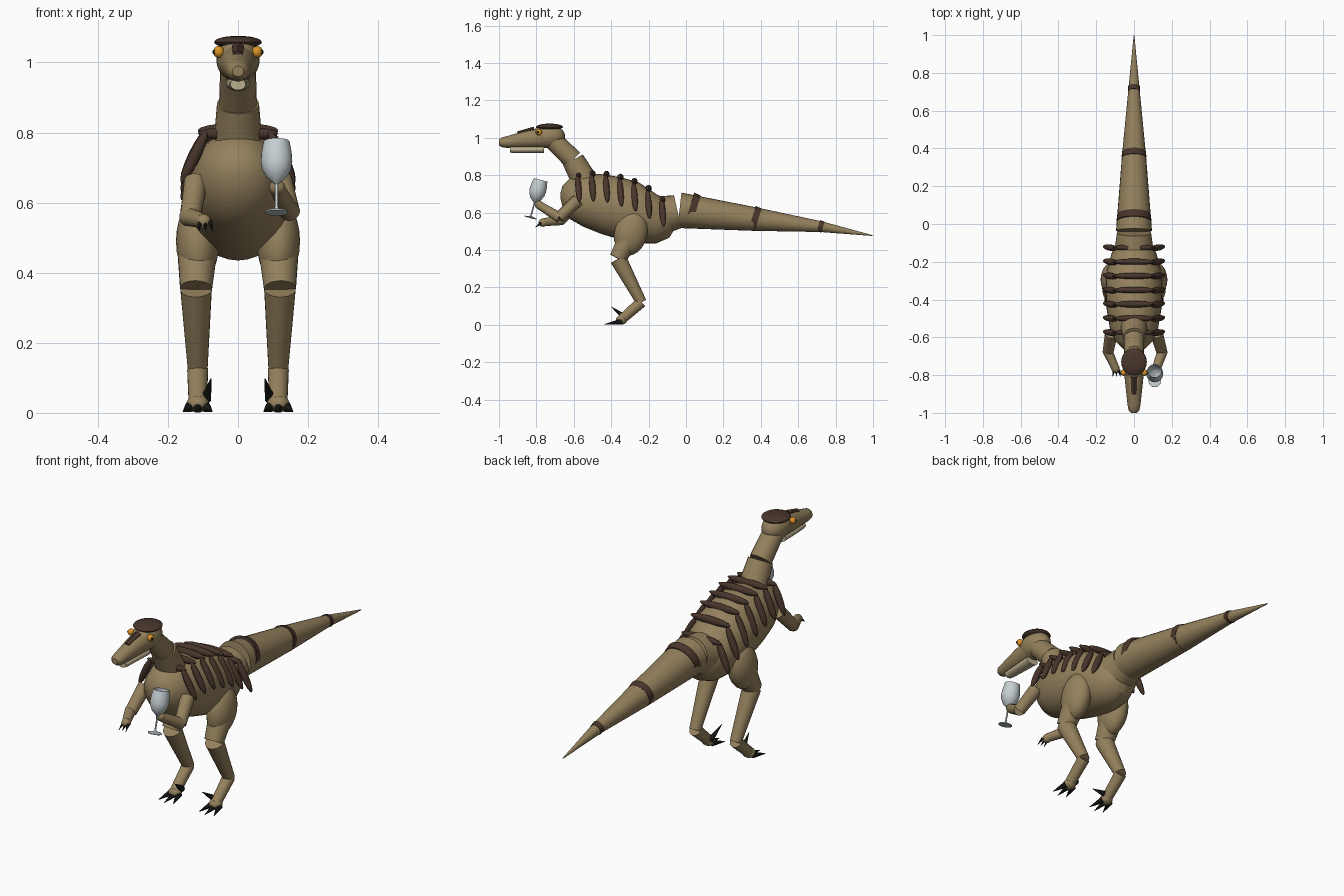
import bpy, bmesh, math
from mathutils import Vector, Matrix

if "Cube" in bpy.data.objects:
    bpy.data.objects.remove(bpy.data.objects["Cube"])


def material(name, rgb):
    m = bpy.data.materials.new(name)
    m.diffuse_color = (*rgb, 1)
    m.use_nodes = True
    m.node_tree.nodes["Principled BSDF"].inputs["Base Color"].default_value = m.diffuse_color
    return m


TAN = material("tan skin", (0.30, 0.22, 0.11))
BROWN = material("dark brown stripes", (0.065, 0.036, 0.025))
CREAM = material("cream jaw", (0.50, 0.44, 0.27))
AMBER = material("amber eye", (0.72, 0.30, 0.02))
BLACK = material("black claw", (0.014, 0.016, 0.012))
GLASS = material("pale glass", (0.56, 0.62, 0.65))


def finish(name, bm, mat):
    bmesh.ops.recalc_face_normals(bm, faces=bm.faces)
    me = bpy.data.meshes.new(name)
    bm.to_mesh(me)
    bm.free()
    me.materials.append(mat)
    ob = bpy.data.objects.new(name, me)
    bpy.context.collection.objects.link(ob)
    return ob


def aim(direction):
    return Vector(direction).to_track_quat('Z', 'Y').to_matrix().to_4x4()


def limb(name, a, b, r1, r2, mat=TAN, n=24):
    """Tapered round segment from a to b."""
    a, b = Vector(a), Vector(b)
    bm = bmesh.new()
    bmesh.ops.create_cone(bm, cap_ends=True, segments=n, radius1=r1, radius2=r2,
                          depth=(b - a).length,
                          matrix=Matrix.Translation((a + b) / 2) @ aim(b - a))
    return finish(name, bm, mat)


def ball(name, loc, radii, mat=TAN, direction=(0, 0, 1), n=24):
    """Ellipsoid whose local z points along direction."""
    bm = bmesh.new()
    rot = aim(direction) if tuple(direction) != (0, 0, 1) else Matrix.Identity(4)
    bmesh.ops.create_uvsphere(bm, u_segments=n, v_segments=n // 2, radius=1,
                              matrix=Matrix.Translation(loc) @ rot @ Matrix.Diagonal((*radii, 1)))
    return finish(name, bm, mat)


def loft(name, rings, mat, n=32):
    """Elliptical rings along y: (y, top, bottom, half width)."""
    bm = bmesh.new()
    loops = []
    for y, top, bot, rx in rings:
        zc, rz = (top + bot) / 2, (top - bot) / 2
        loops.append([bm.verts.new((rx * math.cos(t), y, zc + rz * math.sin(t)))
                      for t in (2 * math.pi * i / n for i in range(n))])
    for p, q in zip(loops, loops[1:]):
        for i in range(n):
            bm.faces.new((p[i], p[(i + 1) % n], q[(i + 1) % n], q[i]))
    bm.faces.new(loops[0])
    bm.faces.new(loops[-1])
    return finish(name, bm, mat)


# Torso, hips and tail
loft("torso", [(-0.672, .70, .68, .015), (-0.66, .745, .63, .06), (-0.62, .785, .565, .10),
               (-0.55, .805, .525, .128), (-0.45, .805, .485, .145), (-0.35, .79, .455, .15),
               (-0.25, .76, .435, .145), (-0.16, .70, .435, .12), (-0.09, .66, .465, .09),
               (-0.05, .61, .53, .04)], TAN)
limb("hips", (0, -.25, .56), (0, -.045, .605), .12, .09)
tail = [((0, -.035, .612), .095), ((0, .37, .565), .063), ((0, .72, .525), .029), ((0, .998, .477), .002)]
for i in range(3):
    limb(f"tail_{i + 1}", tail[i][0], tail[i + 1][0], tail[i][1], tail[i + 1][1])

# Tail bands, tilted forward at the bottom
for i, (y, z, r, w) in enumerate([(.035, .612, .093, .019), (.37, .567, .066, .017), (.72, .526, .032, .013)]):
    d = Vector((0, 1, -.3)).normalized() * w
    c = Vector((0, y, z))
    limb(f"tail_band_{i + 1}", c - d, c + d, r, r * .95, BROWN)

# Back stripes: a bar over the spine and one slanted plate on each flank
stripes = [(-.575, .735, .797), (-.5, .74, .807), (-.425, .735, .803), (-.35, .713, .788),
           (-.275, .688, .765), (-.2, .648, .728), (-.125, .605, .665)]
for i, (y, z, top) in enumerate(stripes):
    ball(f"spine_stripe_{i + 1}", (0, y, top), (.115, .017, .02), BROWN, n=16)
    for s in (-1, 1):
        ball(f"flank_stripe_{i + 1}", (s * .125, y, z - .005), (.017, .017, .085), BROWN,
             (s * .065, .01, -.135), 16)

# Neck and head
limb("lower_neck", (0, -.51, .71), (0, -.604, .882), .075, .06)
limb("upper_neck", (0, -.604, .882), (0, -.735, 1.01), .054, .05)
ball("skull", (0, -.738, 1.008), (.062, .092, .064))
loft("snout", [(-1.0, .99, .96, .016), (-.985, 1.002, .95, .029), (-.96, 1.008, .946, .034),
               (-.85, 1.04, .945, .046), (-.76, 1.055, .945, .055)], TAN, 24)
loft("lower_jaw", [(-.94, .955, .921, .022), (-.92, .955, .918, .025), (-.76, .96, .918, .035)], CREAM, 16)
ball("head_crest", (0, -.73, 1.058), (.068, .072, .018), BROWN)
limb("snout_stripe", (0, -.90, 1.018), (0, -.81, 1.04), .016, .02, BROWN, 6)
for s in (-1, 1):
    ball("eye", (s * .055, -.787, 1.03), (.016, .017, .017), AMBER, n=16)
    ball("pupil", (s * .067, -.791, 1.03), (.006, .008, .008), BLACK, n=12)

# Arms: one hanging with claws, one holding the glass
limb("upper_arm", (-.12, -.58, .66), (-.137, -.675, .555), .034, .029)
limb("forearm", (-.143, -.665, .56), (-.098, -.765, .548), .027, .021)
ball("hand", (-.098, -.765, .546), (.022, .024, .022))
for dx in (-.014, 0, .014):
    limb("finger_claw", (-.094 + dx, -.775, .545), (-.092 + dx * 1.4, -.806, .52), .008, .001, BLACK, 8)
limb("upper_arm", (.12, -.58, .665), (.148, -.68, .572), .034, .029)
limb("forearm", (.15, -.675, .572), (.112, -.785, .64), .028, .022)
ball("hand", (.112, -.787, .643), (.023, .022, .022))

# Wine glass: revolved profile, open at the rim
profile = [(.001, 0), (.033, .001), (.033, .005), (.008, .010), (.004, .02), (.004, .085), (.012, .092),
           (.030, .108), (.041, .13), (.045, .152), (.043, .18), (.037, .212), (.035, .212),
           (.041, .18), (.043, .152), (.039, .13), (.028, .11), (.001, .096)]
bm = bmesh.new()
vs = [bm.verts.new((r, 0, z)) for r, z in profile]
es = [bm.edges.new(p) for p in zip(vs, vs[1:])]
bmesh.ops.spin(bm, geom=vs + es, cent=(0, 0, 0), axis=(0, 0, 1), angle=2 * math.pi, steps=28)
bmesh.ops.remove_doubles(bm, verts=bm.verts, dist=1e-5)
glass = finish("wine_glass", bm, GLASS)
glass.matrix_world = Matrix.Translation((.11, -.832, .57)) @ Matrix.Rotation(math.radians(-15), 4, 'X')

# Legs and feet
for s in (-1, 1):
    x = s * .115
    ball("thigh", (x, -.295, .49), (.062, .088, .122), TAN, (0, .25, 1))
    limb("knee_segment", (x, -.29, .49), (x * 1.04, -.365, .355), .06, .046)
    limb("shin", (x * 1.04, -.362, .352), (x, -.238, .12), .045, .028)
    limb("ankle", (x, -.238, .122), (x, -.345, .028), .03, .026)
    ball("foot", (x, -.345, .026), (.032, .03, .025))
    for dx in (-.03, 0, .03):
        limb("toe_claw", (x + dx * .7, -.345, .018), (x + dx * 1.4, -.435 + abs(dx) * .5, .003),
             .016, .001, BLACK, 10)
    limb("sickle_claw", (s * .092, -.325, .04), (s * .077, -.402, .098), .016, .001, BLACK, 10)

# Smooth shading with sharp rims
bpy.ops.object.select_all(action='DESELECT')
for ob in bpy.context.scene.objects:
    ob.select_set(True)
    bpy.context.view_layer.objects.active = ob
bpy.ops.object.shade_smooth_by_angle(angle=math.radians(35))
